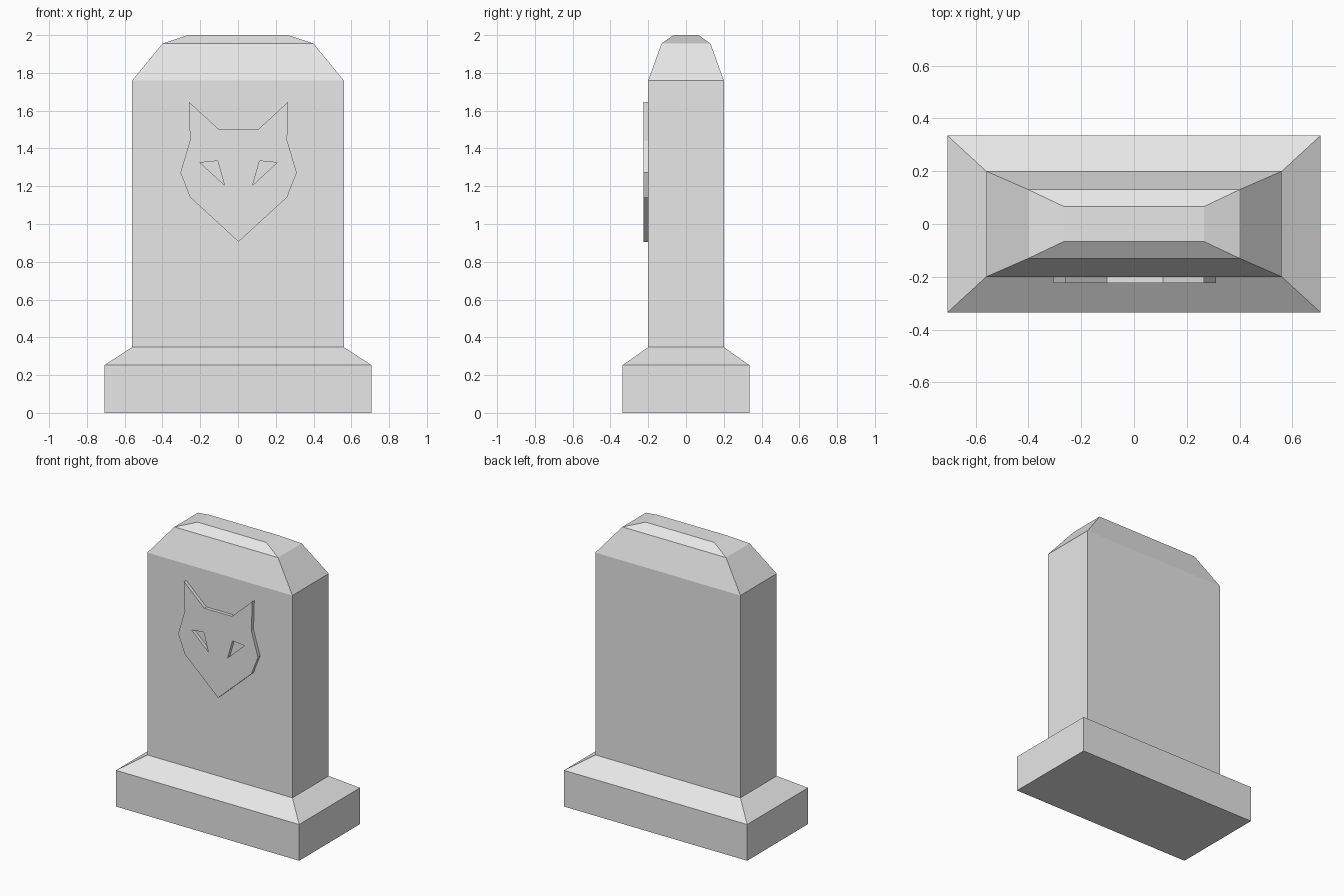
import bpy
import bmesh
from mathutils import Vector

cube = bpy.data.objects.get("Cube")
if cube:
    bpy.data.objects.remove(cube, do_unlink=True)

stone = bpy.data.materials.new("grey stone")
stone.use_nodes = True
GREY = (0.8, 0.8, 0.8, 1.0)
stone.diffuse_color = GREY
stone.node_tree.nodes["Principled BSDF"].inputs["Base Color"].default_value = GREY


def finish(name, bm):
    """Turn a bmesh into a flat shaded stone object."""
    bmesh.ops.recalc_face_normals(bm, faces=bm.faces[:])
    mesh = bpy.data.meshes.new(name)
    bm.to_mesh(mesh)
    bm.free()
    mesh.materials.append(stone)
    obj = bpy.data.objects.new(name, mesh)
    bpy.context.collection.objects.link(obj)
    return obj


def stacked_block(name, levels):
    """Loft rectangles given as (half width, half depth, height)."""
    bm = bmesh.new()
    rings = [[bm.verts.new((sx * w, sy * d, z))
              for sx, sy in ((-1, -1), (1, -1), (1, 1), (-1, 1))]
             for w, d, z in levels]
    bm.faces.new(rings[0][::-1])
    bm.faces.new(rings[-1])
    for low, high in zip(rings, rings[1:]):
        for i in range(4):
            j = (i + 1) % 4
            bm.faces.new((low[i], low[j], high[j], high[i]))
    return finish(name, bm)


def mirrored(points):
    return [(-x, z) for x, z in points]


def relief(name, loops, center_x, front, back):
    """Fill outline loops (inner loops become holes) and give them depth."""
    bm = bmesh.new()
    edges = []
    for loop in loops:
        verts = [bm.verts.new((center_x + x, back, z)) for x, z in loop]
        edges += [bm.edges.new((verts[i - 1], verts[i])) for i in range(len(verts))]
    bmesh.ops.triangle_fill(bm, edges=edges, use_beauty=True, normal=Vector((0, -1, 0)))
    result = bmesh.ops.extrude_face_region(bm, geom=bm.faces[:], use_keep_orig=True)
    moved = [v for v in result["geom"] if isinstance(v, bmesh.types.BMVert)]
    bmesh.ops.translate(bm, verts=moved, vec=(0, front - back, 0))
    return finish(name, bm)


# Plinth with sloped shoulders
stacked_block("plinth", [(0.707, 0.335, 0), (0.707, 0.335, 0.253), (0.56, 0.2, 0.348)])

# Upright slab with a two-step chamfered top
stacked_block("headstone", [(0.56, 0.2, 0.34), (0.56, 0.2, 1.76),
                            (0.4, 0.13, 1.955), (0.265, 0.066, 2.0)])

# Raised animal head with cut-out eyes
half = [(0.106, 1.503), (0.263, 1.647), (0.257, 1.443),
        (0.308, 1.272), (0.257, 1.142)]
eye = [(0.204, 1.325), (0.111, 1.334), (0.074, 1.205)]
outline = half + [(0, 0.906)] + mirrored(half)[::-1]
relief("head_emblem", [outline, eye, mirrored(eye)], 0.003, -0.224, -0.199)
